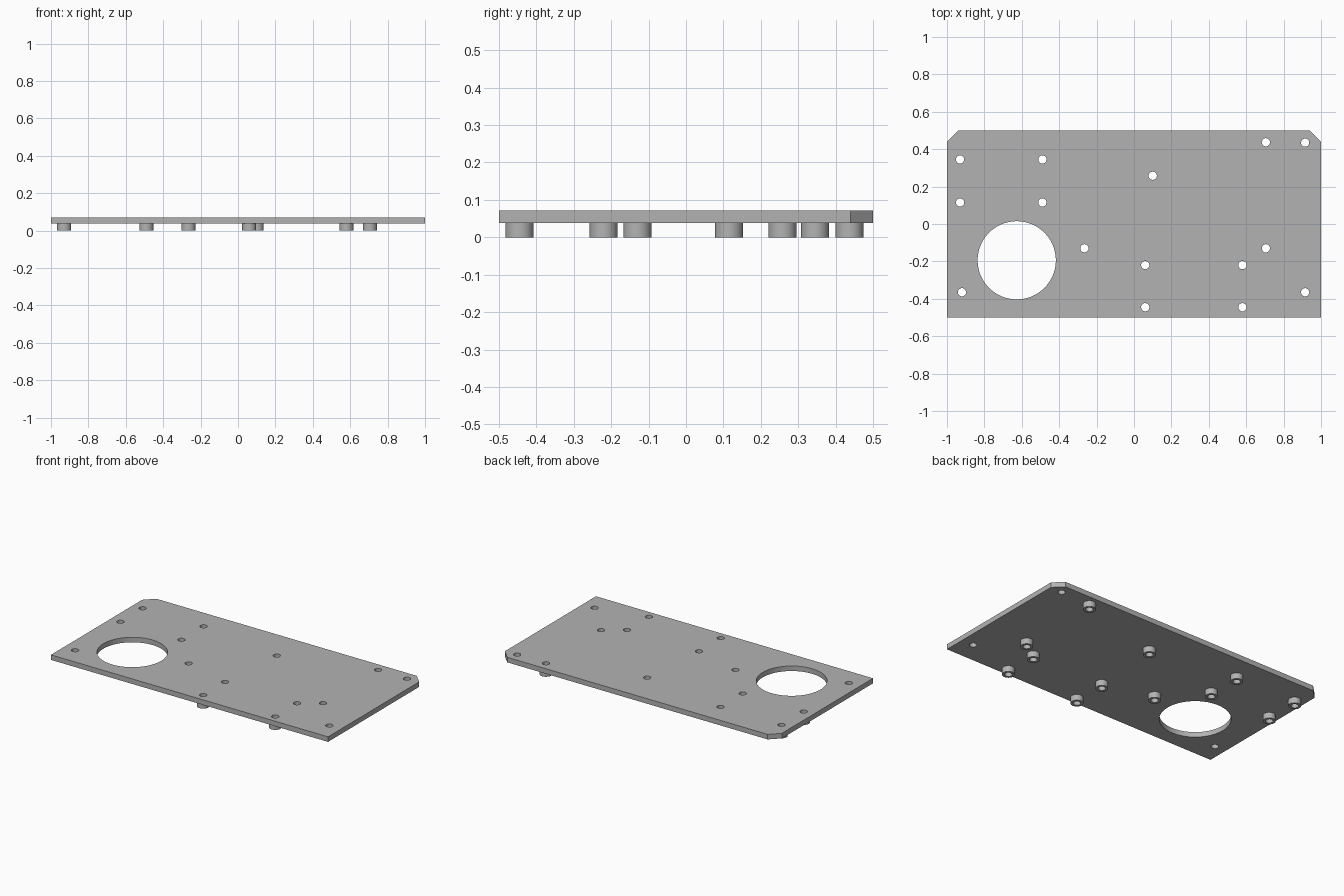
import bpy, bmesh
from math import cos, sin, pi, radians

cube = bpy.data.objects.get("Cube")
if cube:
    bpy.data.objects.remove(cube, do_unlink=True)

# Single grey material
grey = bpy.data.materials.new("plain_grey")
grey.use_nodes = True
colour = (0.45, 0.45, 0.45, 1)
grey.diffuse_color = colour
grey.node_tree.nodes["Principled BSDF"].inputs["Base Color"].default_value = colour

PLATE_BOTTOM, PLATE_TOP = 0.038, 0.071
HOLE_R, STANDOFF_R = 0.022, 0.0375


def circle(x, y, r, n):
    return [(x + r * cos(2 * pi * i / n), y + r * sin(2 * pi * i / n)) for i in range(n)]


def extruded(name, loops, z0, z1):
    """Solid from a flat outline (first loop) with holes (other loops)."""
    curve = bpy.data.curves.new(name + "_outline", "CURVE")
    curve.dimensions = "2D"
    curve.fill_mode = "BOTH"
    curve.extrude = (z1 - z0) / 2
    for loop in loops:
        spline = curve.splines.new("POLY")
        spline.points.add(len(loop) - 1)
        for point, (x, y) in zip(spline.points, loop):
            point.co = (x, y, 0, 1)
        spline.use_cyclic_u = True
    helper = bpy.data.objects.new(name + "_helper", curve)
    bpy.context.collection.objects.link(helper)
    deps = bpy.context.evaluated_depsgraph_get()
    mesh = bpy.data.meshes.new_from_object(helper.evaluated_get(deps))
    bpy.data.objects.remove(helper, do_unlink=True)

    # Weld the caps to the walls and lift to height
    bm = bmesh.new()
    bm.from_mesh(mesh)
    bmesh.ops.remove_doubles(bm, verts=bm.verts, dist=0.0001)
    bmesh.ops.translate(bm, verts=bm.verts, vec=(0, 0, (z0 + z1) / 2))
    bmesh.ops.recalc_face_normals(bm, faces=bm.faces)
    bm.to_mesh(mesh)
    bm.free()
    mesh.materials.clear()
    mesh.materials.append(grey)
    obj = bpy.data.objects.new(name, mesh)
    bpy.context.collection.objects.link(obj)
    bpy.ops.object.select_all(action="DESELECT")
    obj.select_set(True)
    bpy.context.view_layer.objects.active = obj
    bpy.ops.object.shade_smooth_by_angle(angle=radians(30))
    return obj


# Hole layout: four-hole board groups plus single mounts
standoffs = [(x, y) for x in (-0.93, -0.49) for y in (0.115, 0.345)]
standoffs += [(x, y) for x in (0.06, 0.58) for y in (-0.445, -0.22)]
standoffs += [(-0.265, -0.13), (0.705, -0.13), (0.1, 0.258), (0.705, 0.437)]
plain_holes = [(-0.92, -0.365), (0.915, -0.365), (0.915, 0.435)]

# Plate with chamfered back corners, large opening and small holes
c = 0.06
outline = [(-1, -0.5), (1, -0.5), (1, 0.5 - c), (1 - c, 0.5), (c - 1, 0.5), (-1, 0.5 - c)]
loops = [outline, circle(-0.627, -0.194, 0.209, 96)]
loops += [circle(x, y, HOLE_R, 32) for x, y in standoffs + plain_holes]
extruded("mounting_plate", loops, PLATE_BOTTOM, PLATE_TOP)

# Hollow standoffs under the plate
for i, (x, y) in enumerate(standoffs, 1):
    rings = [circle(x, y, STANDOFF_R, 48), circle(x, y, HOLE_R, 32)]
    extruded(f"standoff_{i}", rings, 0, PLATE_BOTTOM)
